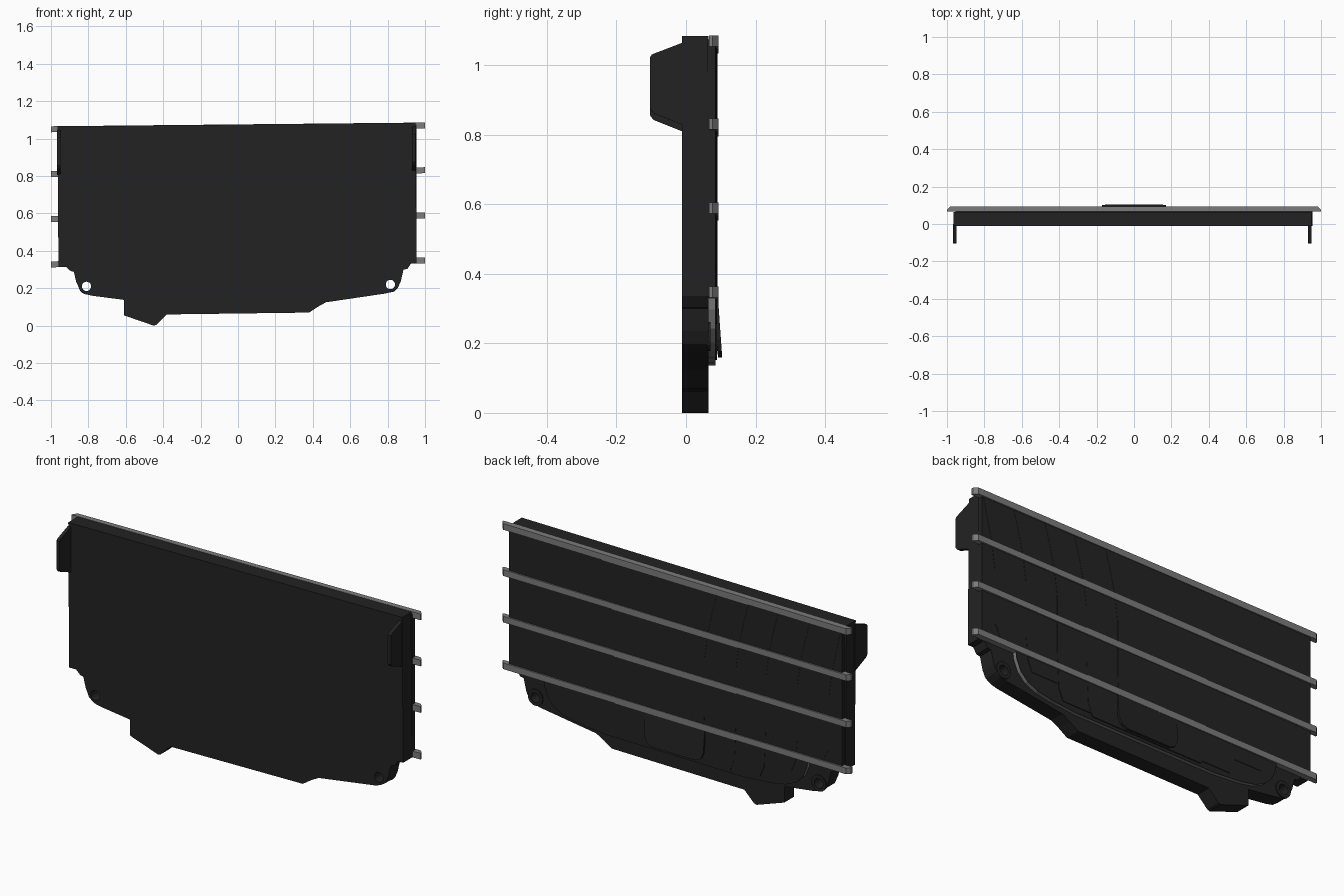
import bpy, math

if "Cube" in bpy.data.objects:
    bpy.data.objects.remove(bpy.data.objects["Cube"])

SLOPE = 0.01  # the whole part leans slightly: right side sits higher


def material(name, v):
    m = bpy.data.materials.new(name)
    m.diffuse_color = (v, v, v, 1)
    m.use_nodes = True
    m.node_tree.nodes["Principled BSDF"].inputs["Base Color"].default_value = m.diffuse_color
    return m


DARK = material("charcoal", 0.0165)
GREY = material("mid grey", 0.2)


def circle(cx, cz, r, n=20):
    return [(cx + r * math.cos(2 * math.pi * i / n), cz + r * math.sin(2 * math.pi * i / n)) for i in range(n)]


def mirrored(half):
    # right half listed top to bottom, closed on the left
    return half + [(-x, z) for x, z in reversed(half)]


def plate(name, loops, a, b, mat, axis="y", lean=True, warp=None):
    """Filled outline (first loop) with holes, spanning a..b along the axis."""
    cu = bpy.data.curves.new(name, "CURVE")
    cu.dimensions = "2D"
    cu.fill_mode = "BOTH"
    cu.extrude = (b - a) / 2
    for pts in loops:
        s = cu.splines.new("POLY")
        s.points.add(len(pts) - 1)
        for p, (u, v) in zip(s.points, pts):
            p.co = (u, v, 0, 1)
        s.use_cyclic_u = True
    tmp = bpy.data.objects.new(name + "_outline", cu)
    bpy.context.collection.objects.link(tmp)
    bpy.context.view_layer.update()
    me = bpy.data.meshes.new_from_object(tmp.evaluated_get(bpy.context.evaluated_depsgraph_get()))
    bpy.data.objects.remove(tmp)
    mid = (a + b) / 2
    for vert in me.vertices:
        u, v, w = vert.co
        if axis == "y":
            x, y, z = u, mid - w, v
        elif axis == "x":
            x, y, z = mid + w, u, v
        else:
            x, y, z = u, v, mid + w
        if warp:
            x, y, z = warp(x, y, z)
        if lean:
            z += SLOPE * x
        vert.co = (x, y, z)
    me.materials.clear()
    me.materials.append(mat)
    for p in me.polygons:
        p.material_index = 0
        p.use_smooth = False
    ob = bpy.data.objects.new(name, me)
    bpy.context.collection.objects.link(ob)
    return ob


# Main thick plate with stepped lower edge and two bolt holes
body = [(-0.965, 1.065), (0.95, 1.085), (0.955, 0.333), (0.925, 0.333), (0.905, 0.303), (0.885, 0.3),
        (0.87, 0.235), (0.853, 0.2), (0.825, 0.182), (0.79, 0.172), (0.47, 0.125), (0.425, 0.1),
        (0.38, 0.07), (-0.38, 0.06), (-0.435, 0.005), (-0.45, 0.0), (-0.61, 0.055), (-0.61, 0.138),
        (-0.78, 0.16), (-0.815, 0.168), (-0.845, 0.19), (-0.865, 0.235), (-0.878, 0.288),
        (-0.895, 0.292), (-0.92, 0.315), (-0.96, 0.315)]
HOLES = [(-0.81, 0.21), (0.815, 0.22)]
plate("main_plate", [body] + [circle(x, z, 0.025) for x, z in HOLES], -0.012, 0.065, DARK, lean=False)

# Raised rings around the bolt holes on the back
for x, z in HOLES:
    plate("hole_ring", [circle(x, z, 0.042), circle(x, z, 0.025)], 0.06, 0.071, DARK, lean=False)

# Side tabs pointing forward
tab = [(0.0, 0.815), (-0.012, 0.82), (-0.094, 0.853), (-0.103, 0.865), (-0.103, 1.015),
       (-0.098, 1.022), (-0.012, 1.055), (0.0, 1.055)]
plate("left_tab", [tab], -0.968, -0.95, DARK, axis="x")
plate("right_tab", [tab], 0.93, 0.95, DARK, axis="x")

# Back panel: grey-edged lower lip and dark skin
lip = mirrored([(0.76, 0.345), (0.753, 0.29), (0.73, 0.235), (0.69, 0.195), (0.63, 0.168),
                (0.55, 0.153), (0.4, 0.14)])
plate("lip_edge", [lip], 0.06, 0.083, GREY)
plate("lip_face", [lip], 0.083, 0.085, DARK)
plate("back_panel", [mirrored([(0.955, 1.065), (0.955, 0.325)])], 0.06, 0.085, DARK)

# Overlapping thin layers that step up toward the middle
for i, (w, low) in enumerate([(0.88, 0.345), (0.70, 0.25), (0.52, 0.17), (0.35, 0.155), (0.17, 0.18)]):
    half = [(min(w + 0.075, 0.95), 1.06), (w + 0.045, 0.95), (w + 0.02, 0.84), (w, 0.7),
            (w, 0.42), (w - 0.01, low + 0.06), (w - 0.035, low)]
    plate("layer_%d" % (i + 1), [mirrored(half)], 0.08, 0.0862 + 0.0012 * i, DARK)

# Centre tongue flaring backward at the bottom
tongue = mirrored([(0.172, 0.33), (0.17, 0.21), (0.155, 0.175), (0.125, 0.16)])
plate("centre_tongue", [tongue], 0.08, 0.092, DARK,
      warp=lambda x, y, z: (x, y + 0.012 * (0.33 - z) / 0.17, z))

# Four grey straps with chamfered ends
strap = [(-1, 0.066), (1, 0.066), (1, 0.076), (0.982, 0.094), (-0.982, 0.094), (-1, 0.076)]
for i, z in enumerate([1.06, 0.821, 0.58, 0.338]):
    plate("strap_%d" % (i + 1), [strap], z - 0.016, z + 0.016, GREY, axis="z")
